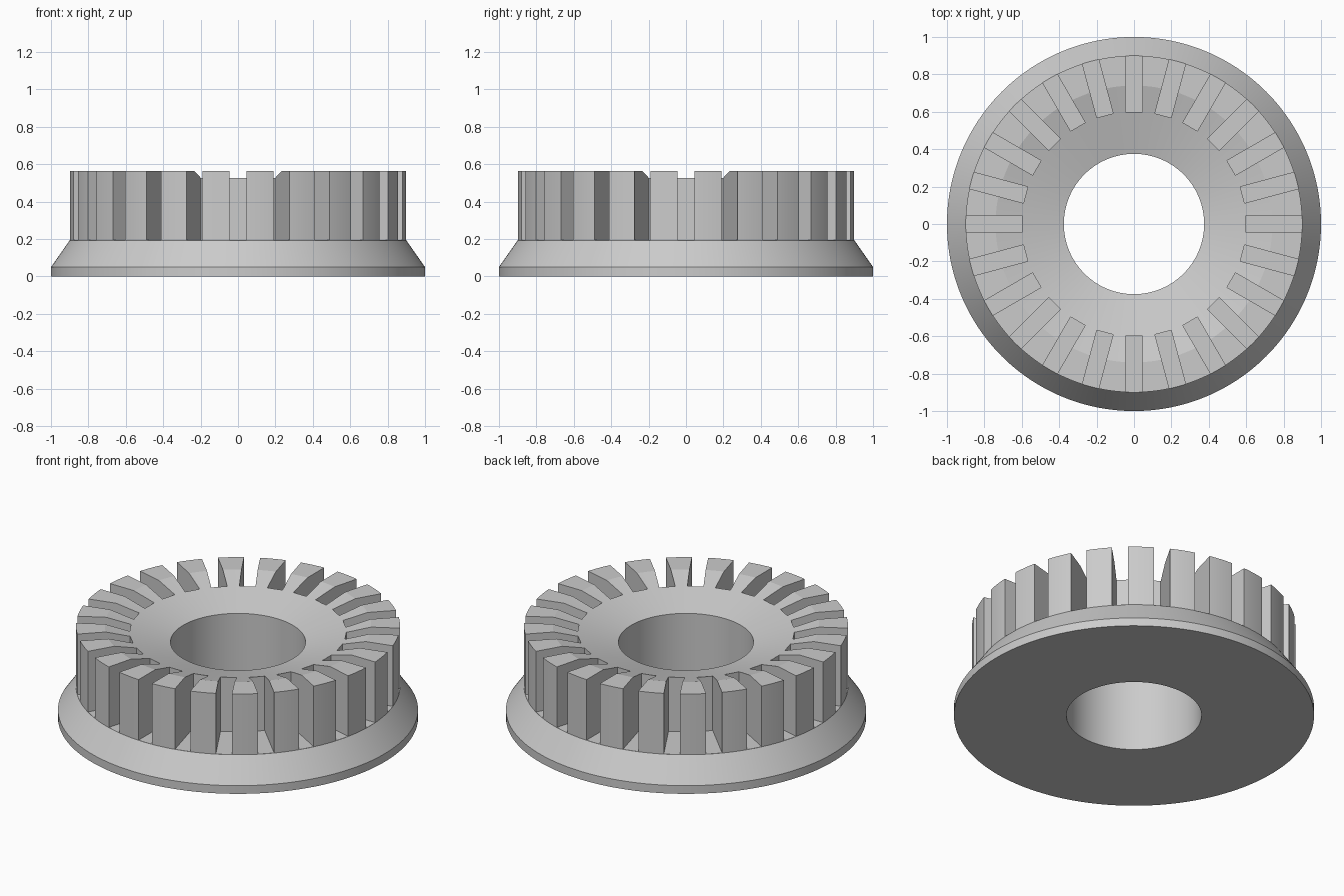
import bpy, bmesh
from math import cos, sin, pi, radians
from mathutils import Matrix

if "Cube" in bpy.data.objects:
    bpy.data.objects.remove(bpy.data.objects["Cube"])

SEGMENTS = 192
SLOTS = 24


def finish(bm, name):
    bmesh.ops.recalc_face_normals(bm, faces=bm.faces)
    mesh = bpy.data.meshes.new(name)
    bm.to_mesh(mesh)
    bm.free()
    obj = bpy.data.objects.new(name, mesh)
    bpy.context.collection.objects.link(obj)
    return obj


# Ring body: closed (radius, height) profile turned around z
profile = [(0.375, 0.0), (1.0, 0.0), (1.0, 0.05), (0.9, 0.193),
           (0.9, 0.565), (0.74, 0.565), (0.375, 0.465)]
bm = bmesh.new()
rings = []
for i in range(SEGMENTS):
    a = 2 * pi * i / SEGMENTS
    rings.append([bm.verts.new((r * cos(a), r * sin(a), z)) for r, z in profile])
for i in range(SEGMENTS):
    p, q = rings[i], rings[(i + 1) % SEGMENTS]
    for j in range(len(profile)):
        k = (j + 1) % len(profile)
        bm.faces.new((p[j], q[j], q[k], p[k]))
ring = finish(bm, "toothed_ring")

# Slot cutter: radial boxes that leave the teeth standing
bm = bmesh.new()
for i in range(SLOTS):
    box = (Matrix.Rotation(2 * pi * i / SLOTS, 4, 'Z')
           @ Matrix.Translation((0.8, 0, 0.494))
           @ Matrix.Diagonal((0.4, 0.09, 0.6, 1)))
    bmesh.ops.create_cube(bm, size=1, matrix=box)
cutter = finish(bm, "slot_cutter")
cutter.hide_render = True

# Cut the slots, then bake the result and drop the cutter
mod = ring.modifiers.new("slots", 'BOOLEAN')
mod.operation = 'DIFFERENCE'
mod.solver = 'EXACT'
mod.object = cutter
bpy.ops.object.select_all(action='DESELECT')
bpy.context.view_layer.objects.active = ring
ring.select_set(True)
bpy.ops.object.modifier_apply(modifier=mod.name)
bpy.data.objects.remove(cutter)

# Smooth round surfaces, sharp tooth edges
bpy.ops.object.shade_smooth_by_angle(angle=radians(10))
